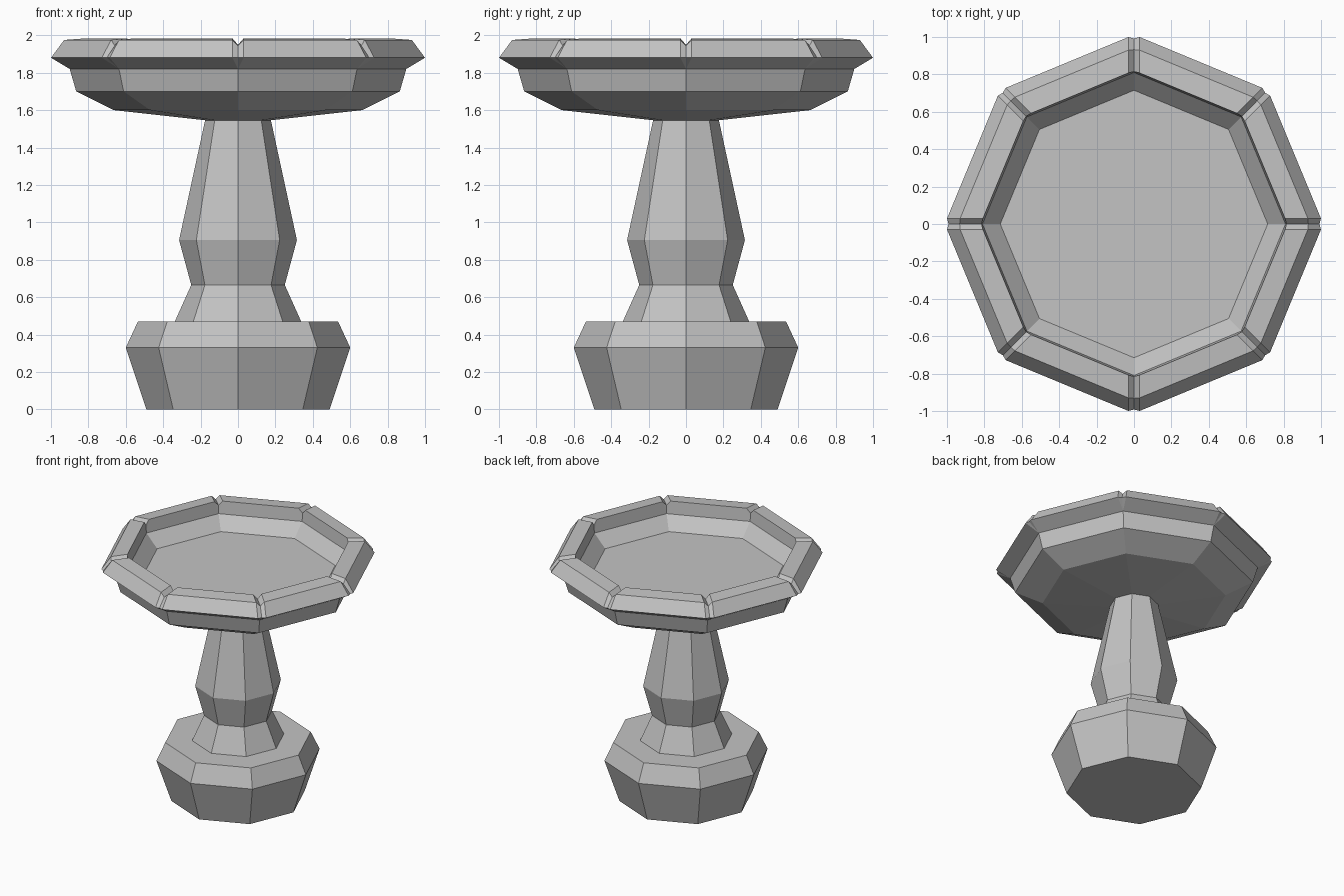
import bpy
import bmesh
import math

if "Cube" in bpy.data.objects:
    bpy.data.objects.remove(bpy.data.objects["Cube"], do_unlink=True)

SIDES = 8
HALF = math.pi / SIDES

stone = bpy.data.materials.new("grey stone")
stone.use_nodes = True
stone.diffuse_color = (0.55, 0.55, 0.55, 1)
stone.node_tree.nodes["Principled BSDF"].inputs["Base Color"].default_value = (0.55, 0.55, 0.55, 1)


def ring(bm, radius, z, width=0, drop=0, inset=0):
    """Octagon with corners on the axes; each corner may be split into a V notch."""
    verts = []
    for i in range(SIDES):
        a = 2 * HALF * i
        c, s = math.cos(a), math.sin(a)
        for side in (-1, 0, 1):
            t = side * width
            r = radius - (abs(t) * math.tan(HALF) if side else inset)
            h = z if side else z - drop
            verts.append(bm.verts.new((r * c - t * s, r * s + t * c, h)))
    return verts


def turned(name, profile):
    """Join the rings of a profile into a closed faceted solid."""
    bm = bmesh.new()
    rings = [ring(bm, *p) for p in profile]
    n = len(rings[0])
    for low, high in zip(rings, rings[1:]):
        for i in range(n):
            j = (i + 1) % n
            bm.faces.new((low[i], low[j], high[j], high[i]))
    bm.faces.new(rings[0][::-1])
    bm.faces.new(rings[-1])
    bmesh.ops.remove_doubles(bm, verts=bm.verts, dist=0.0005)
    bmesh.ops.recalc_face_normals(bm, faces=bm.faces)
    mesh = bpy.data.meshes.new(name)
    bm.to_mesh(mesh)
    bm.free()
    mesh.materials.append(stone)
    obj = bpy.data.objects.new(name, mesh)
    bpy.context.collection.objects.link(obj)
    return obj


# Heavy foot
turned("base", [(0.49, 0), (0.6, 0.33), (0.535, 0.47)])

# Waisted column
turned("column", [(0.34, 0.465), (0.25, 0.665), (0.315, 0.905), (0.175, 1.55)])

# Basin with a notched rim: underside, rim blocks, inner wall, floor
turned("basin", [
    (0.17, 1.545), (0.665, 1.6), (0.865, 1.7), (0.9, 1.82),
    (1.012, 1.88, 0.03, 0, 0.02),
    (0.942, 1.975, 0.03, 0.03, 0.01),
    (0.82, 1.984, 0.03, 0.035, 0.005),
    (0.81, 1.885), (0.715, 1.785),
])
